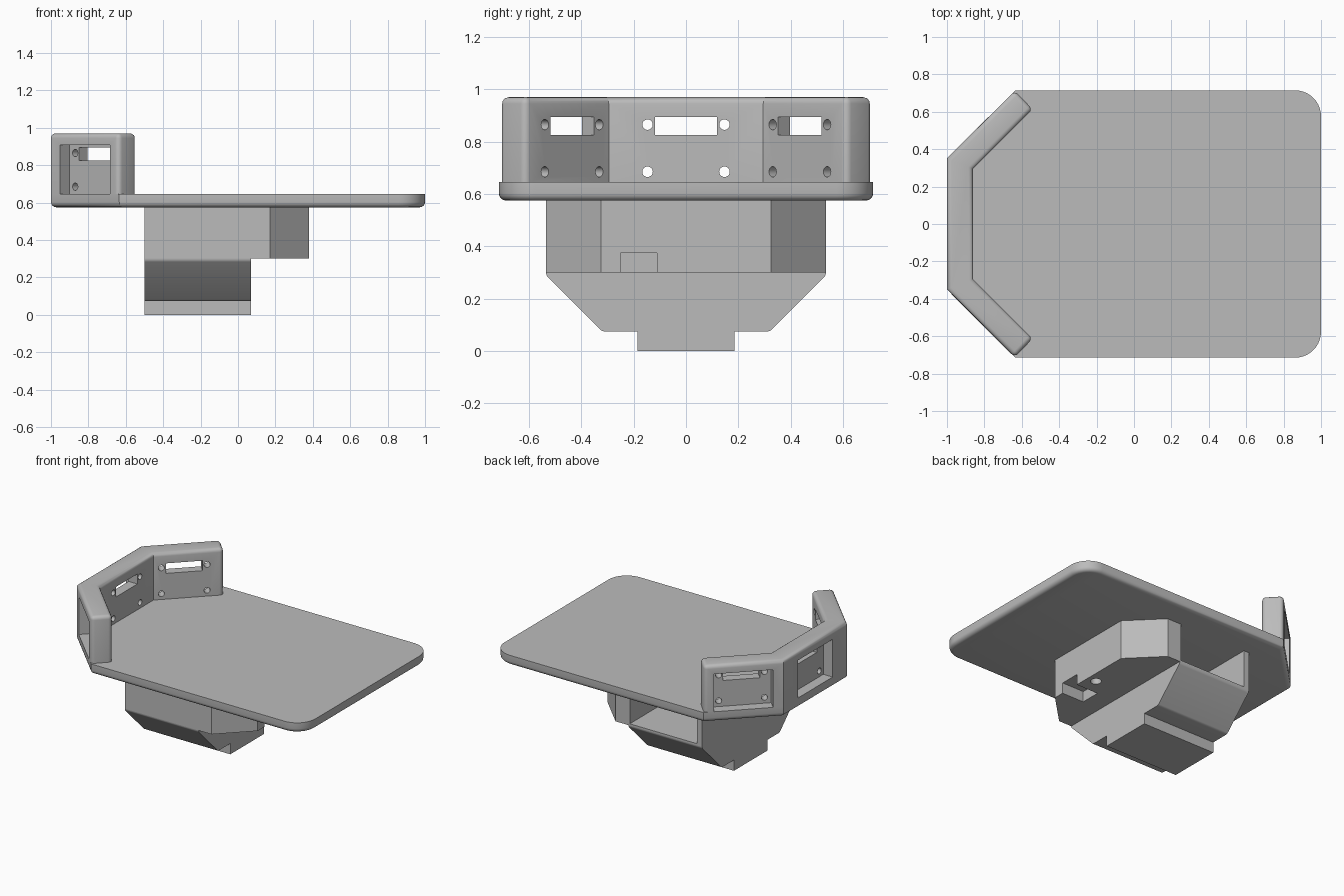
import bpy, bmesh, math
from mathutils import Matrix, Vector

if "Cube" in bpy.data.objects:
    bpy.data.objects.remove(bpy.data.objects["Cube"])

grey = bpy.data.materials.new("plain grey")
grey.diffuse_color = (0.5, 0.5, 0.5, 1)
grey.use_nodes = True
grey.node_tree.nodes["Principled BSDF"].inputs["Base Color"].default_value = grey.diffuse_color


def prism(name, pts, lo, hi, axis="z"):
    """Extrude a 2D outline along z (xy points) or along x (yz points)."""
    def put(p, h):
        return (p[0], p[1], h) if axis == "z" else (h, p[0], p[1])
    bm = bmesh.new()
    a = [bm.verts.new(put(p, lo)) for p in pts]
    b = [bm.verts.new(put(p, hi)) for p in pts]
    n = len(pts)
    bm.faces.new(a)
    bm.faces.new(b)
    for i in range(n):
        bm.faces.new((a[i], a[(i + 1) % n], b[(i + 1) % n], b[i]))
    bmesh.ops.recalc_face_normals(bm, faces=bm.faces)
    return finish(name, bm)


def finish(name, bm):
    me = bpy.data.meshes.new(name)
    bm.to_mesh(me)
    bm.free()
    me.materials.append(grey)
    ob = bpy.data.objects.new(name, me)
    bpy.context.collection.objects.link(ob)
    return ob


def round_edges(ob, rule, width, segments=4):
    bm = bmesh.new()
    bm.from_mesh(ob.data)
    edges = [e for e in bm.edges if rule(e.verts[0].co, e.verts[1].co)]
    bmesh.ops.bevel(bm, geom=edges, offset=width, segments=segments,
                    profile=0.5, affect="EDGES", clamp_overlap=True)
    bm.to_mesh(ob.data)
    bm.free()


def activate(ob):
    bpy.ops.object.select_all(action="DESELECT")
    ob.select_set(True)
    bpy.context.view_layer.objects.active = ob


def cut(ob, cutter):
    mod = ob.modifiers.new("cut", "BOOLEAN")
    mod.operation = "DIFFERENCE"
    mod.solver = "EXACT"
    mod.object = cutter
    activate(ob)
    bpy.ops.object.modifier_apply(modifier=mod.name)
    bpy.data.objects.remove(cutter, do_unlink=True)


def box(x0, x1, y0, y1, z0, z1, mat=Matrix()):
    bm = bmesh.new()
    bmesh.ops.create_cube(bm, size=1, matrix=mat
                          @ Matrix.Translation(((x0 + x1) / 2, (y0 + y1) / 2, (z0 + z1) / 2))
                          @ Matrix.Diagonal((x1 - x0, y1 - y0, z1 - z0, 1)))
    return finish("cutter", bm)


def rod(radius, depth, mat):
    bm = bmesh.new()
    bmesh.ops.create_cone(bm, cap_ends=True, segments=20, radius1=radius,
                          radius2=radius, depth=depth, matrix=mat)
    return finish("cutter", bm)


def mirrored(pts):
    return pts + [(x, -y) for x, y in reversed(pts)]


# Table plate: clipped corners on the left, round corners on the right
R = 0.14
arc = [(1 - R + R * math.sin(t), 0.715 - R + R * math.cos(t))
       for t in [math.pi / 2 * i / 10 for i in range(11)]]
plate = prism("base_plate", mirrored([(-1, 0.35), (-0.635, 0.715)] + arc), 0.575, 0.645)
round_edges(plate, lambda a, b: max(a.z, b.z) < 0.58, 0.028)

# Three-sided sensor wall
half = [(-0.86, 0.295), (-0.542, 0.613), (-0.6375, 0.7125), (-1, 0.35)]
outline = half + [(x, -y) for x, y in reversed(half)]
wall = prism("sensor_wall", outline, 0.645, 0.97)
round_edges(wall, lambda a, b: min(a.z, b.z) > 0.96 or
            (a.xy - b.xy).length < 0.01 and abs(a.y) > 0.5, 0.025)

# Outside pocket, slot and four screw holes on each side of the wall
for centre, angle in (((-1, 0), 0), ((-0.8175, 0.5325), -45), ((-0.8175, -0.5325), 45)):
    m = Matrix.Translation((*centre, 0)) @ Matrix.Rotation(math.radians(angle), 4, "Z")
    cut(wall, box(-0.1, 0.072, -0.19, 0.19, 0.6, 0.908, m))
    cut(wall, box(0.03, 0.25, -0.118, 0.118, 0.825, 0.895, m))
    for y in (-0.147, 0.147):
        for z in (0.685, 0.865):
            cut(wall, rod(0.02, 0.2, m @ Matrix.Translation((0.13, y, z))
                          @ Matrix.Rotation(math.pi / 2, 4, "Y")))

# Upper housing with a bay open to the back
housing = prism("upper_housing",
                mirrored([(-0.5, 0.535), (0.17, 0.535), (0.38, 0.325)]), 0.30, 0.575)
cut(housing, box(-0.46, 0.06, -0.48, 0.7, 0.312, 0.7))
# Cable notch and screw hole in the underside
cut(housing, box(0.21, 0.5, -0.25, -0.11, 0.2, 0.375))
cut(housing, rod(0.035, 0.2, Matrix.Translation((0.315, 0, 0.28))))

# Tapered lower housing with its square foot
side = [(0.185, 0), (0.185, 0.075), (0.32, 0.075), (0.535, 0.29), (0.535, 0.30)]
lower = prism("lower_housing", side + [(-y, z) for y, z in reversed(side)],
              -0.5, 0.07, axis="x")
round_edges(lower, lambda a, b: abs(a.x - b.x) > 0.5 and 0.3 < abs(a.y) < 0.54
            and a.z < 0.295, 0.02)

for ob in (plate, wall, housing, lower):
    activate(ob)
    bpy.ops.object.shade_smooth_by_angle(angle=math.radians(30))
